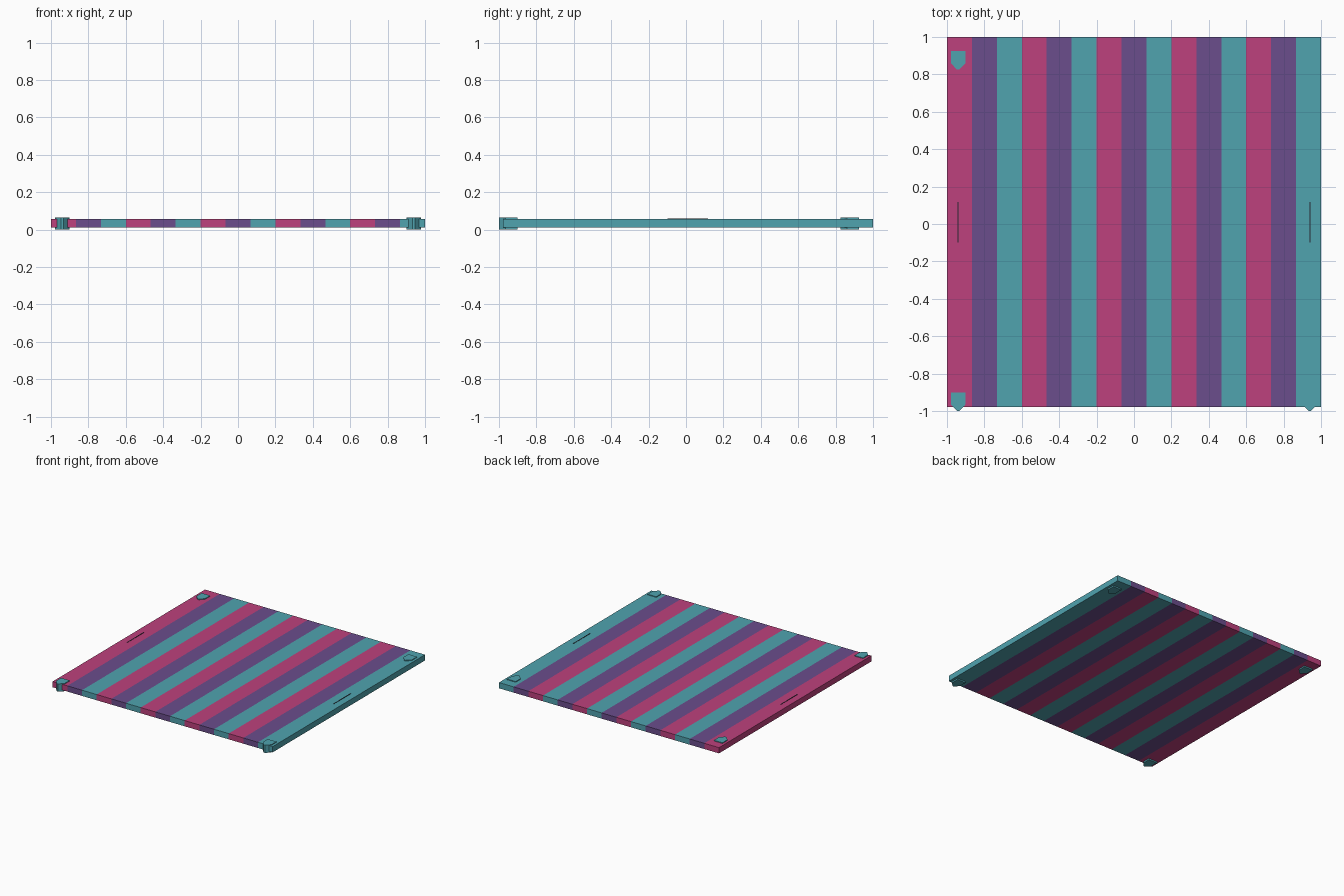
import bpy, bmesh

if "Cube" in bpy.data.objects:
    bpy.data.objects.remove(bpy.data.objects["Cube"])


def material(name, rgb):
    m = bpy.data.materials.new(name)
    m.diffuse_color = (*rgb, 1)
    m.use_nodes = True
    m.node_tree.nodes["Principled BSDF"].inputs["Base Color"].default_value = m.diffuse_color
    return m


PINK = material("pink", (0.51, 0.053, 0.205))
PURPLE = material("purple", (0.147, 0.074, 0.262))
TEAL = material("teal", (0.08, 0.366, 0.428))
DARK = material("dark", (0.02, 0.02, 0.03))


def add_object(name, bm, mats):
    bmesh.ops.recalc_face_normals(bm, faces=bm.faces)
    mesh = bpy.data.meshes.new(name)
    bm.to_mesh(mesh)
    bm.free()
    for m in mats:
        mesh.materials.append(m)
    ob = bpy.data.objects.new(name, mesh)
    bpy.context.collection.objects.link(ob)
    return ob


def prism(name, outline, z0, z1, mat):
    bm = bmesh.new()
    base = bm.faces.new([bm.verts.new((x, y, z0)) for x, y in outline])
    ext = bmesh.ops.extrude_face_region(bm, geom=[base], use_keep_orig=True)
    top = [g for g in ext["geom"] if isinstance(g, bmesh.types.BMVert)]
    bmesh.ops.translate(bm, verts=top, vec=(0, 0, z1 - z0))
    return add_object(name, bm, [mat])


# Striped slab: cross-section swept along x, one colour per stripe
STRIPES = 15
Y0, Y1, Z0, Z1 = -0.978, 1.0, 0.011, 0.058
section = [(Y0, Z0), (Y1, Z0), (Y1, Z1), (Y0, Z1)]
bm = bmesh.new()
rings = [[bm.verts.new((-1 + 2 * i / STRIPES, y, z)) for y, z in section]
         for i in range(STRIPES + 1)]
for i in range(STRIPES):
    a, b = rings[i], rings[i + 1]
    for k in range(4):
        n = (k + 1) % 4
        bm.faces.new((a[k], a[n], b[n], b[k])).material_index = i % 3
bm.faces.new(rings[0]).material_index = 0
bm.faces.new(rings[-1]).material_index = 2
add_object("striped_slab", bm, [PINK, PURPLE, TEAL])

# Pointed corner clips, passing through the slab
clip = [(-0.039, 0), (-0.039, -0.065), (-0.03, -0.075), (-0.006, -0.1),
        (0.006, -0.1), (0.03, -0.075), (0.039, -0.065), (0.039, 0)]
for side, sx in (("left", -0.94), ("right", 0.94)):
    for end, sy in (("front", -0.9), ("back", 0.925)):
        prism(f"corner_clip_{end}_{side}",
              [(sx + x, sy + y) for x, y in clip], 0.0, 0.064, TEAL)
    # Thin dark strip on the top near each side edge
    w = 0.003
    prism(f"edge_strip_{side}",
          [(sx - w, -0.1), (sx + w, -0.1), (sx + w, 0.117), (sx - w, 0.117)],
          0.05, 0.06, DARK)
